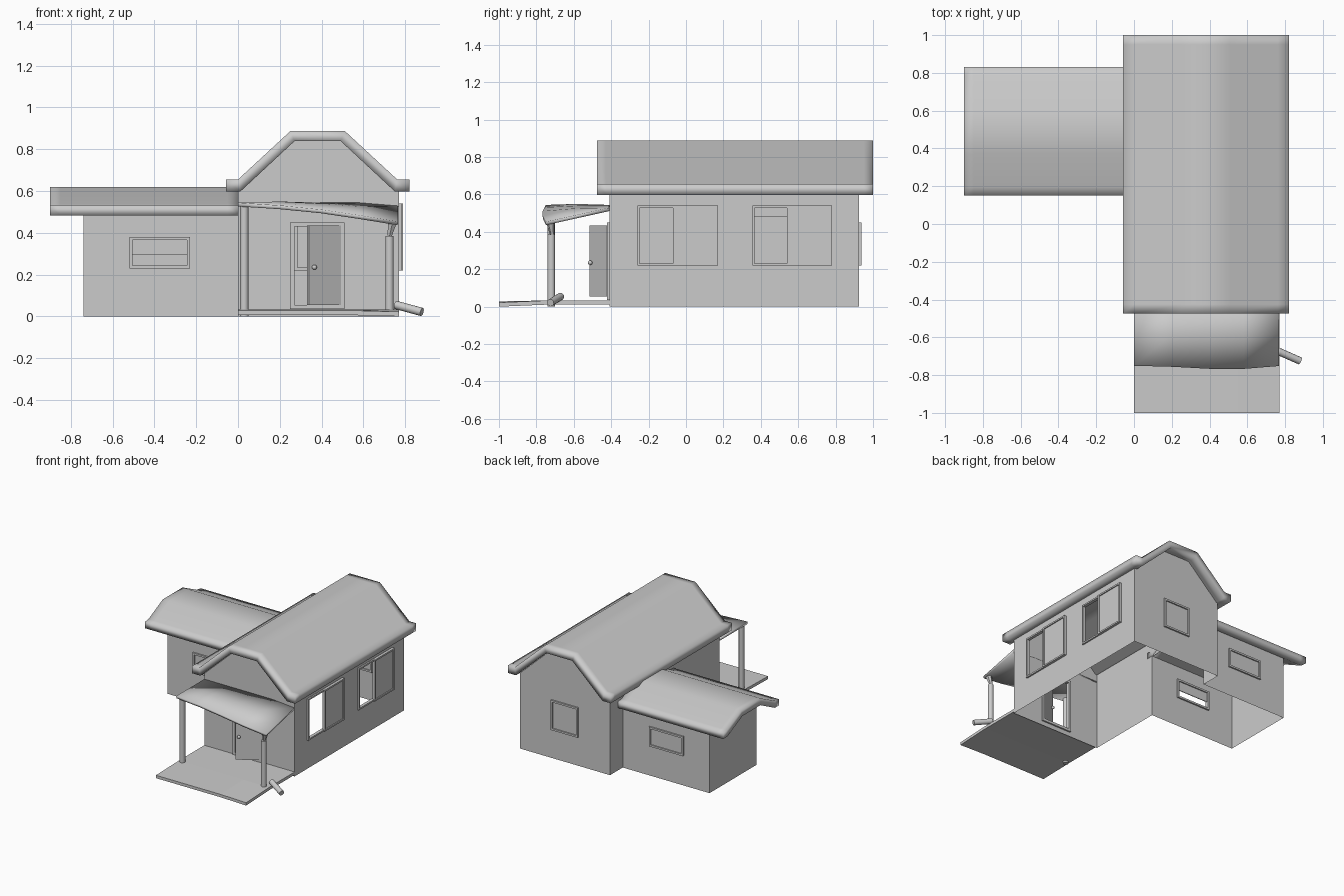
import bpy, bmesh, math
from mathutils import Vector

cube = bpy.data.objects.get("Cube")
if cube:
    bpy.data.objects.remove(cube, do_unlink=True)

plaster = bpy.data.materials.new("plain_grey")
plaster.use_nodes = True
grey = (0.6, 0.6, 0.6, 1)
plaster.diffuse_color = grey
plaster.node_tree.nodes["Principled BSDF"].inputs["Base Color"].default_value = grey


def finish(name, bm, smooth=None):
    bmesh.ops.remove_doubles(bm, verts=bm.verts, dist=0.0005)
    bmesh.ops.recalc_face_normals(bm, faces=bm.faces)
    mesh = bpy.data.meshes.new(name)
    bm.to_mesh(mesh)
    bm.free()
    obj = bpy.data.objects.new(name, mesh)
    bpy.context.collection.objects.link(obj)
    mesh.materials.append(plaster)
    if smooth:
        bpy.ops.object.select_all(action='DESELECT')
        obj.select_set(True)
        bpy.context.view_layer.objects.active = obj
        bpy.ops.object.shade_smooth_by_angle(angle=math.radians(smooth))
    return obj


def place(axis, at, u, z):
    """Point on an upright plane that faces along the given axis."""
    return (at, u, z) if axis == 'x' else (u, at, z)


def box(bm, lo, hi):
    made = bmesh.ops.create_cube(bm, size=1)["verts"]
    for v in made:
        v.co = Vector([lo[i] if v.co[i] < 0 else hi[i] for i in range(3)])
    return made


def wall(bm, axis, at, span, top, holes=()):
    """Upright sheet cut into a grid, leaving out the openings."""
    us = sorted({*span, *(u for h in holes for u in h[:2])})
    zs = sorted({0, top, *(z for h in holes for z in h[2:])})
    for u0, u1 in zip(us, us[1:]):
        for z0, z1 in zip(zs, zs[1:]):
            um, zm = (u0 + u1) / 2, (z0 + z1) / 2
            if any(h[0] < um < h[1] and h[2] < zm < h[3] for h in holes):
                continue
            corners = [(u0, z0), (u1, z0), (u1, z1), (u0, z1)]
            bm.faces.new([bm.verts.new(place(axis, at, *c)) for c in corners])


def gable(bm, axis, at, outline):
    bm.faces.new([bm.verts.new(place(axis, at, *p)) for p in outline])


def frame(name, axis, at, hole, width=0.014, depth=0.024):
    """Four bars around an opening."""
    u0, u1, z0, z1 = hole
    a, b = at - depth / 2, at + depth / 2
    bm = bmesh.new()
    for p, q, r, s in [(u0, u0 + width, z0, z1), (u1 - width, u1, z0, z1),
                       (u0, u1, z0, z0 + width), (u0, u1, z1 - width, z1)]:
        box(bm, place(axis, a, p, r), place(axis, b, q, s))
    return finish(name, bm)


def panel(name, axis, a, b, u0, u1, z0, z1):
    bm = bmesh.new()
    box(bm, place(axis, a, u0, z0), place(axis, b, u1, z1))
    return finish(name, bm)


def roof(name, axis, upper, lower, start, end):
    """Bent roof slab with rounded looking ends."""
    bm = bmesh.new()
    stations = [start, start + 0.05, end - 0.05, end]
    rings = []
    for s in stations:
        rings.append([[bm.verts.new(place(axis, s, *p)) for p in side] for side in (upper, lower)])
    n = len(upper)
    for (ua, la), (ub, lb) in zip(rings, rings[1:]):
        for side_a, side_b in ((ua, ub), (la, lb)):
            for i in range(n - 1):
                bm.faces.new([side_a[i], side_a[i + 1], side_b[i + 1], side_b[i]])
        for i in (0, n - 1):
            bm.faces.new([ua[i], ub[i], lb[i], la[i]])
    for up, low in (rings[0], rings[-1]):
        for i in range(n - 1):
            bm.faces.new([up[i], up[i + 1], low[i + 1], low[i]])
    return finish(name, bm, 100)


def rod(name, start, end, r0, r1=None, sides=12):
    bm = bmesh.new()
    a, b = Vector(start), Vector(end)
    made = bmesh.ops.create_cone(bm, cap_ends=True, segments=sides, radius1=r0,
                                 radius2=r0 if r1 is None else r1, depth=(b - a).length)["verts"]
    turn = Vector((0, 0, 1)).rotation_difference(b - a)
    for v in made:
        v.co = turn @ v.co + (a + b) / 2
    return finish(name, bm, 40)


# Openings as start, end, bottom, top
door_hole = (0.25, 0.51, 0.035, 0.45)
back_hole = (0.27, 0.50, 0.22, 0.45)
side_holes = [(-0.26, 0.17, 0.22, 0.54), (0.355, 0.78, 0.22, 0.54)]
wing_hole = (-0.52, -0.23, 0.23, 0.38)
passage = (0.2, 0.77, 0, 0.48)

# Main house walls and gables
bm = bmesh.new()
main_gable = [(0, 0.6), (0.77, 0.6), (0.505, 0.85), (0.26, 0.85)]
wall(bm, 'y', -0.41, (0, 0.77), 0.6, [door_hole])
wall(bm, 'y', 0.925, (0, 0.77), 0.6, [back_hole])
wall(bm, 'x', 0.77, (-0.41, 0.925), 0.62, side_holes)
wall(bm, 'x', 0, (-0.41, 0.925), 0.62, [passage])
for y in (-0.41, 0.925):
    gable(bm, 'y', y, main_gable)
finish("main_walls", bm)

# Side wing walls and gable
bm = bmesh.new()
for y in (0.2, 0.77):
    wall(bm, 'y', y, (-0.74, 0), 0.52, [wing_hole])
wall(bm, 'x', -0.74, (0.2, 0.77), 0.5)
gable(bm, 'x', -0.74, [(0.2, 0.5), (0.77, 0.5), (0.60, 0.58), (0.38, 0.58)])
finish("wing_walls", bm)

# Roofs
roof("main_roof", 'y',
     [(-0.058, 0.655), (0, 0.655), (0.252, 0.888), (0.51, 0.888), (0.762, 0.655), (0.82, 0.655)],
     [(-0.058, 0.598), (0.012, 0.598), (0.27, 0.838), (0.492, 0.838), (0.75, 0.598), (0.82, 0.598)],
     -0.475, 1.0)
roof("wing_roof", 'x',
     [(0.15, 0.53), (0.195, 0.535), (0.37, 0.62), (0.61, 0.62), (0.785, 0.535), (0.83, 0.53)],
     [(0.15, 0.482), (0.205, 0.485), (0.38, 0.572), (0.60, 0.572), (0.775, 0.485), (0.83, 0.482)],
     -0.9, 0.0)

# Window and door frames
frame("door_frame", 'y', -0.41, door_hole, 0.02)
frame("back_window_frame", 'y', 0.925, back_hole)
panel("back_window_pane", 'y', 0.921, 0.927, *back_hole)
for label, y in (("front", 0.2), ("rear", 0.77)):
    frame(f"wing_{label}_window_frame", 'y', y, wing_hole)
    panel(f"wing_{label}_upper_pane", 'y', y - 0.003, y + 0.003, -0.52, -0.23, 0.295, 0.38)
panel("wing_rear_lower_pane", 'y', 0.767, 0.773, -0.52, -0.23, 0.23, 0.295)

# Sliding side windows, half open
for i, hole in enumerate(side_holes):
    frame(f"side_window_frame_{i}", 'x', 0.77, hole, 0.012)
    slider = (hole[1] - 0.24, hole[1], hole[2], hole[3])
    panel(f"side_window_pane_{i}", 'x', 0.772, 0.782, *slider)
    frame(f"side_window_sash_{i}", 'x', 0.779, slider, 0.012, 0.022)

# Door leaf standing ajar, with knobs
hinge, edge = Vector((0.49, -0.415, 0)), Vector((0.335, -0.51, 0))
along = (edge - hinge).normalized()
across = Vector((-along.y, along.x, 0))
bm = bmesh.new()
for v in box(bm, (0, -0.008, 0.055), ((edge - hinge).length, 0.008, 0.435)):
    v.co = hinge + along * v.co.x + across * v.co.y + Vector((0, 0, v.co.z))
finish("door_leaf", bm)
for i, side in enumerate((-1, 1)):
    bm = bmesh.new()
    bmesh.ops.create_uvsphere(bm, u_segments=12, v_segments=8, radius=0.012)
    bmesh.ops.translate(bm, verts=bm.verts,
                        vec=edge - along * 0.025 + across * side * 0.018 + Vector((0, 0, 0.235)))
    finish(f"door_knob_{i}", bm, 60)

# Porch floor sagging at the front corner
bm = bmesh.new()
for x0, x1 in ((0, 0.55), (0.55, 0.77)):
    for y0, y1 in ((-1, -0.72), (-0.72, -0.41)):
        for v in box(bm, (x0, y0, 0.012), (x1, y1, 0.034)):
            if v.co.y < -0.9:
                v.co.z -= 0.012 if v.co.x > 0.7 else 0.006
finish("porch_floor", bm, 30)

# Porch roof drooping towards the broken post
bm = bmesh.new()
columns = [(0, 0.535, -0.75), (0.2, 0.522, -0.755), (0.4, 0.502, -0.765),
           (0.58, 0.475, -0.765), (0.765, 0.445, -0.75)]
rows = []
for x, z, y in columns:
    back = 0.535 if x < 0.7 else 0.52
    mid = (z + back) / 2 + (0.012 if 0 < x < 0.7 else 0)
    rows.append([bm.verts.new(p) for p in ((x, y, z), (x, (y - 0.41) / 2, mid), (x, -0.41, back))])
for a, b in zip(rows, rows[1:]):
    for i in range(2):
        bm.faces.new([a[i], b[i], b[i + 1], a[i + 1]])
porch = finish("porch_roof", bm, 60)
thick = porch.modifiers.new("thickness", 'SOLIDIFY')
thick.thickness = 0.018
thick.offset = 0

# Posts, one snapped with its lower piece on the ground
rod("left_post", (0.03, -0.72, 0.0), (0.03, -0.72, 0.53), 0.02)
rod("broken_post", (0.725, -0.72, 0.015), (0.725, -0.72, 0.385), 0.02)
rod("broken_post_splinter", (0.725, -0.715, 0.385), (0.74, -0.725, 0.455), 0.012, 0.024, 6)
rod("fallen_post_piece", (0.755, -0.67, 0.055), (0.88, -0.725, 0.021), 0.02)
